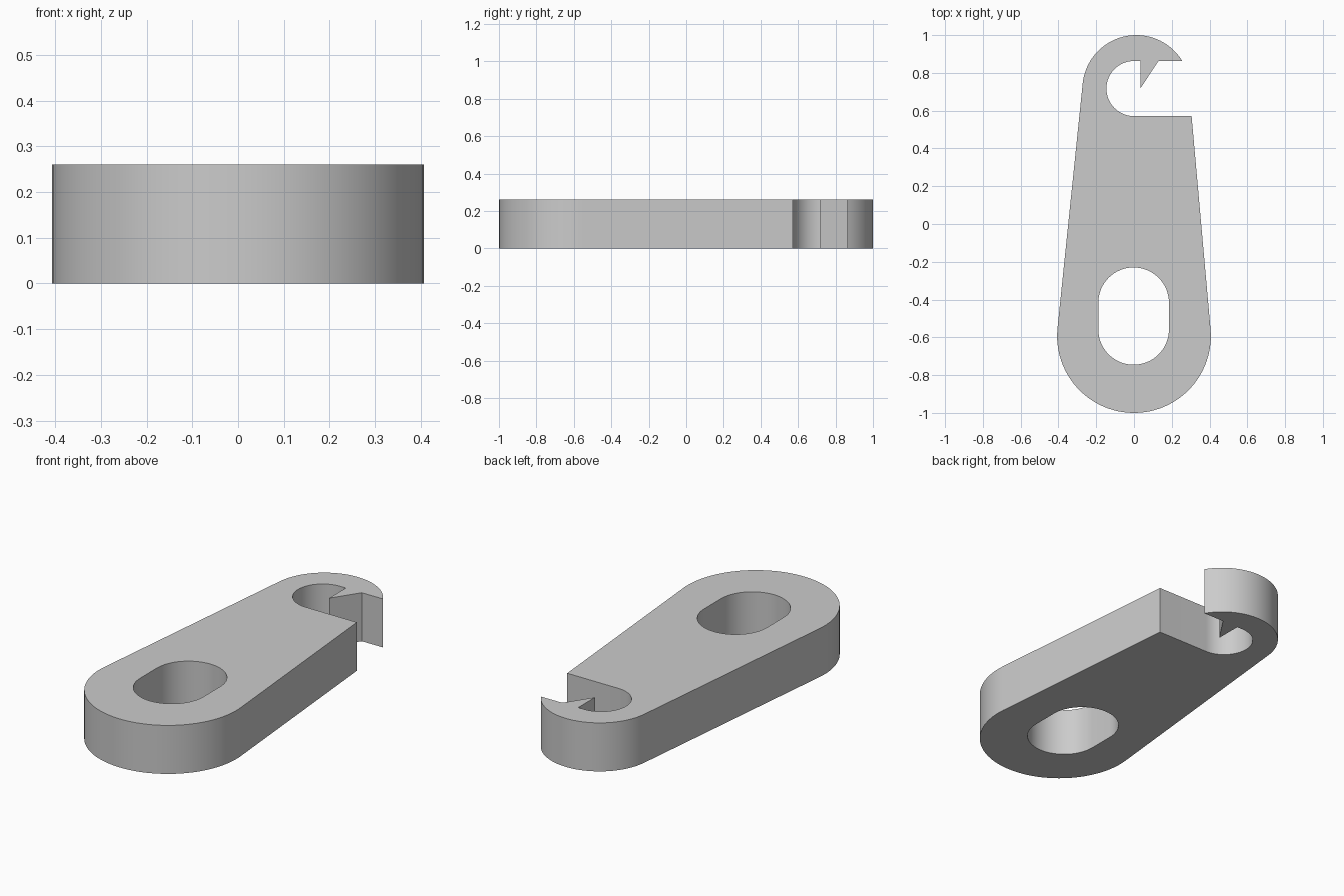
import bpy, bmesh
from math import sin, cos, radians

cube = bpy.data.objects.get("Cube")
if cube:
    bpy.data.objects.remove(cube, do_unlink=True)

THICKNESS = 0.26


def arc(cx, cy, r, start, end, steps):
    """Points along a circular arc, angles in degrees."""
    angles = [radians(start + (end - start) * i / steps) for i in range(steps + 1)]
    return [(cx + r * cos(a), cy + r * sin(a)) for a in angles]


def add_loop(bm, points):
    verts = [bm.verts.new((x, y, 0)) for x, y in points]
    return [bm.edges.new((v, verts[i - 1])) for i, v in enumerate(verts)]


# Outer profile: rounded base, tapered sides, open hook with a pointed catch
outline = arc(0, -0.593, 0.407, 5, -185, 48)
outline += arc(0.012, 0.715, 0.285, 174, 31.5, 40)
outline += [(0.13, 0.863), (0.035, 0.72), (0.035, 0.863)]
outline += arc(0, 0.717, 0.146, 90, 270, 32)
outline += [(0.305, 0.571)]

# Rounded slot through the wide end
slot = arc(-0.002, -0.417, 0.187, 0, 180, 32) + arc(-0.002, -0.558, 0.187, 180, 360, 32)

# Fill the flat profile and extrude it into a plate
bm = bmesh.new()
edges = add_loop(bm, outline) + add_loop(bm, slot)
bmesh.ops.triangle_fill(bm, use_beauty=True, use_dissolve=False, edges=edges)
result = bmesh.ops.extrude_face_region(bm, geom=bm.faces[:], use_keep_orig=True)
top_verts = [g for g in result["geom"] if isinstance(g, bmesh.types.BMVert)]
bmesh.ops.translate(bm, verts=top_verts, vec=(0, 0, THICKNESS))
bmesh.ops.recalc_face_normals(bm, faces=bm.faces[:])

mesh = bpy.data.meshes.new("hook_plate")
bm.to_mesh(mesh)
bm.free()
plate = bpy.data.objects.new("hook_plate", mesh)
bpy.context.collection.objects.link(plate)

# Plain grey finish
grey = bpy.data.materials.new("plain_grey")
grey.use_nodes = True
colour = (0.6, 0.6, 0.6, 1)
grey.diffuse_color = colour
grey.node_tree.nodes["Principled BSDF"].inputs["Base Color"].default_value = colour
mesh.materials.append(grey)

# Smooth the round walls and keep the rims sharp
bpy.ops.object.select_all(action="DESELECT")
plate.select_set(True)
bpy.context.view_layer.objects.active = plate
bpy.ops.object.shade_smooth_by_angle(angle=radians(30))
